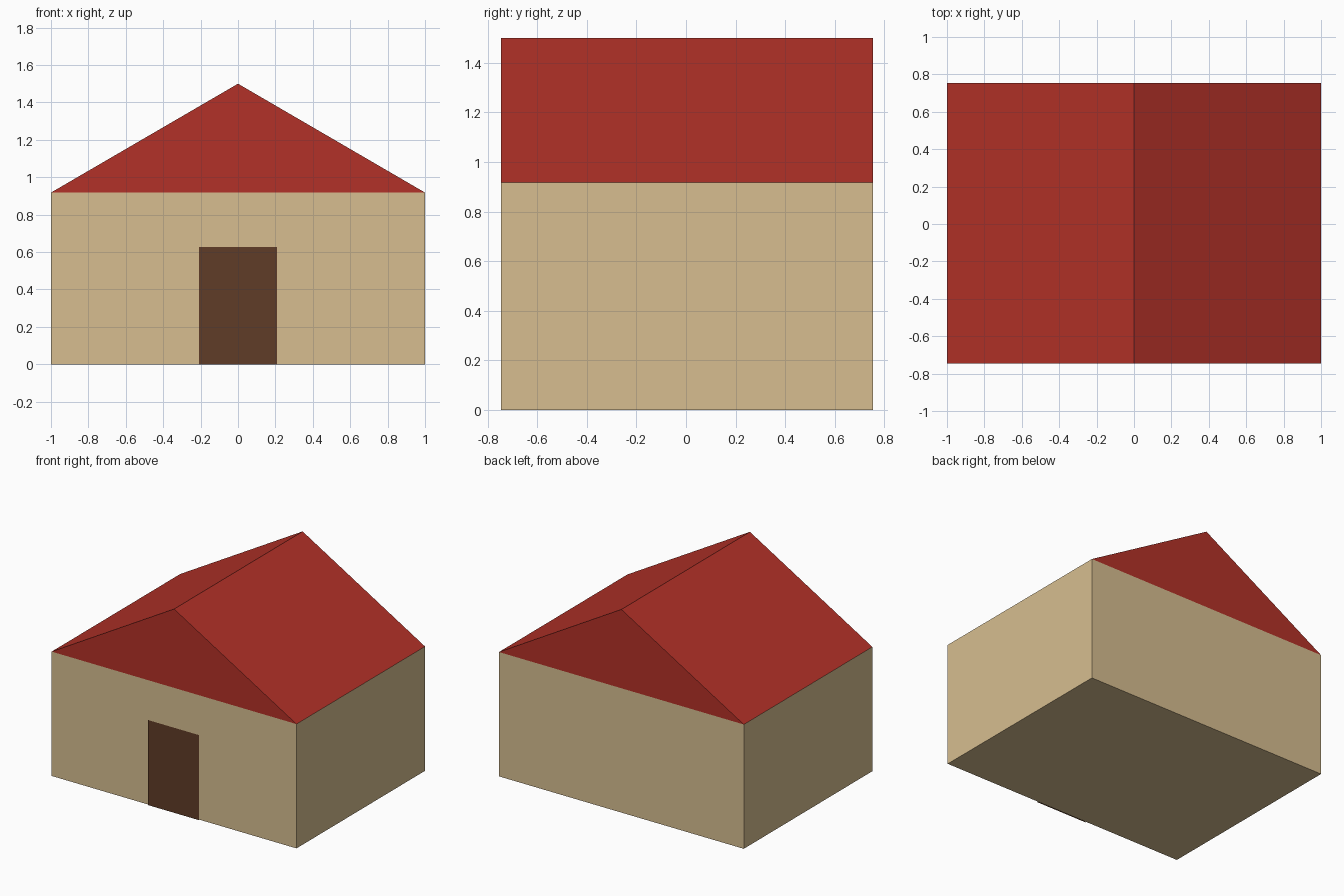
import bpy, bmesh

if "Cube" in bpy.data.objects:
    bpy.data.objects.remove(bpy.data.objects["Cube"])

FRONT, BACK = -0.746, 0.754
EAVE, RIDGE = 0.918, 1.5


def finish(name, bm, color):
    bmesh.ops.recalc_face_normals(bm, faces=bm.faces)
    mesh = bpy.data.meshes.new(name)
    bm.to_mesh(mesh)
    bm.free()
    mat = bpy.data.materials.new(name + "_paint")
    mat.diffuse_color = (*color, 1)
    mat.use_nodes = True
    mat.node_tree.nodes["Principled BSDF"].inputs["Base Color"].default_value = mat.diffuse_color
    mesh.materials.append(mat)
    obj = bpy.data.objects.new(name, mesh)
    bpy.context.collection.objects.link(obj)
    return obj


def extruded(profile):
    """Extrude an x-z profile from the front to the back."""
    bm = bmesh.new()
    face = bm.faces.new([bm.verts.new((x, FRONT, z)) for x, z in profile])
    ext = bmesh.ops.extrude_face_region(bm, geom=[face], use_keep_orig=True)
    verts = [g for g in ext["geom"] if isinstance(g, bmesh.types.BMVert)]
    bmesh.ops.translate(bm, verts=verts, vec=(0, BACK - FRONT, 0))
    bmesh.ops.recalc_face_normals(bm, faces=bm.faces)
    return bm


def drop_faces(bm, z):
    """Remove the hidden horizontal face where walls and roof meet."""
    hidden = [f for f in bm.faces if all(abs(v.co.z - z) < 1e-4 for v in f.verts)]
    bmesh.ops.delete(bm, geom=hidden, context="FACES")


# Walls with floor
walls = extruded([(-1, 0), (1, 0), (1, EAVE), (-1, EAVE)])
drop_faces(walls, EAVE)
finish("walls", walls, (0.68, 0.515, 0.28))

# Gabled roof
roof = extruded([(-1, EAVE), (1, EAVE), (0, RIDGE)])
drop_faces(roof, EAVE)
finish("roof", roof, (0.45, 0.031, 0.021))

# Door: flat panel just in front of the wall
door = bmesh.new()
door.faces.new([door.verts.new((x, -0.754, z)) for x, z in
                [(-0.208, 0), (0.208, 0), (0.208, 0.628), (-0.208, 0.628)]])
obj = finish("door", door, (0.117, 0.045, 0.02))
if obj.data.polygons[0].normal.y > 0:
    obj.data.flip_normals()
